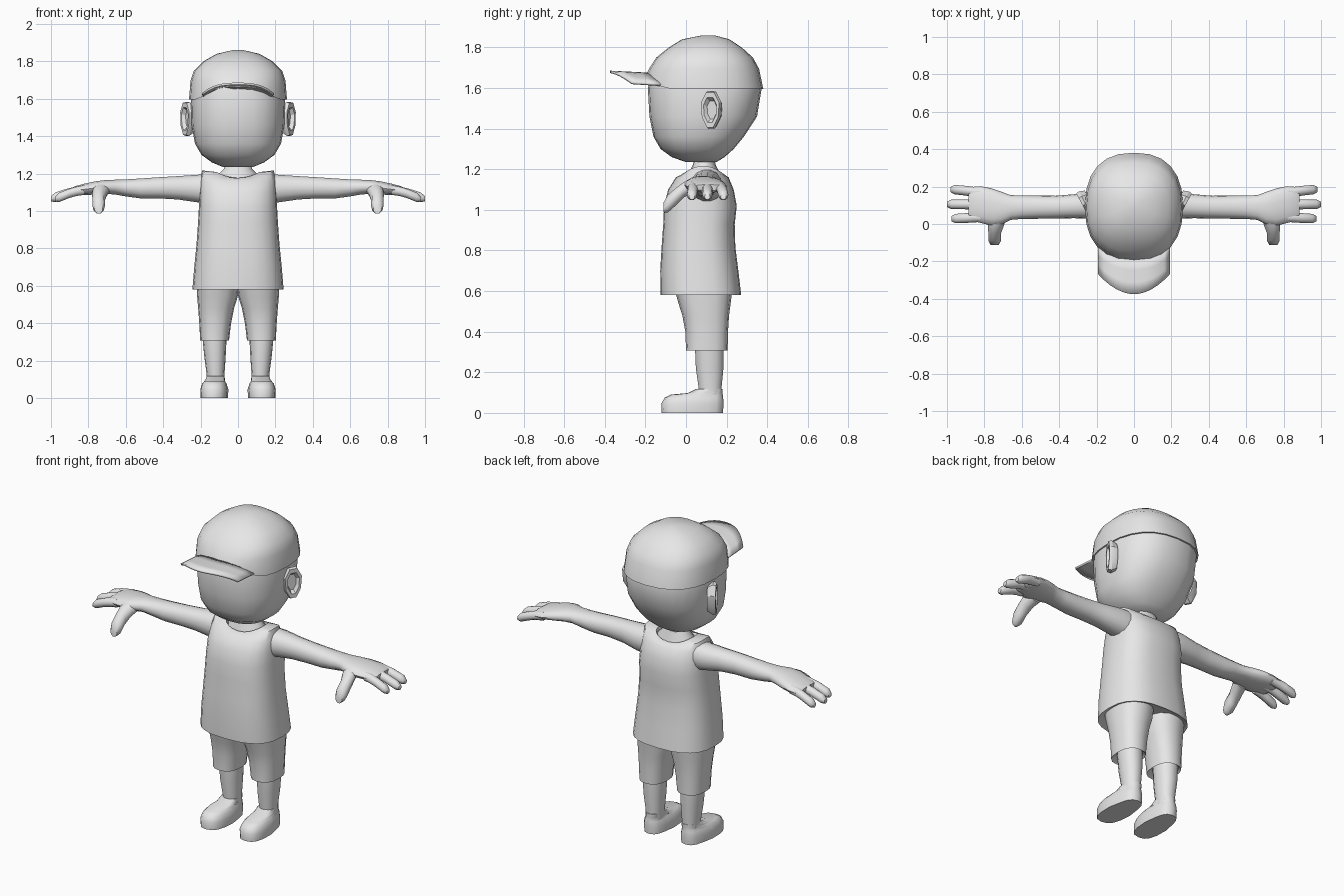
import bpy, bmesh, math
from mathutils import Vector

cube = bpy.data.objects.get("Cube")
if cube:
    bpy.data.objects.remove(cube, do_unlink=True)

grey = bpy.data.materials.new("plain_grey")
grey.use_nodes = True
grey.diffuse_color = (0.8, 0.8, 0.8, 1)
grey.node_tree.nodes["Principled BSDF"].inputs["Base Color"].default_value = (0.8, 0.8, 0.8, 1)


def finish(name, bm, mirror=False, angle=50):
    """Turn a bmesh into a smooth-shaded object, optionally mirrored in x."""
    bmesh.ops.recalc_face_normals(bm, faces=bm.faces)
    mesh = bpy.data.meshes.new(name)
    bm.to_mesh(mesh)
    bm.free()
    mesh.materials.append(grey)
    obj = bpy.data.objects.new(name, mesh)
    bpy.context.collection.objects.link(obj)
    bpy.ops.object.select_all(action='DESELECT')
    obj.select_set(True)
    bpy.context.view_layer.objects.active = obj
    bpy.ops.object.shade_smooth_by_angle(angle=math.radians(angle))
    if mirror:
        obj.modifiers.new("mirror", 'MIRROR').use_mirror_merge = False
    return obj


def skin(bm, rings, caps=True):
    """Bridge a list of equally sized point rings and close both ends."""
    rows = [[bm.verts.new(p) for p in ring] for ring in rings]
    for a, b in zip(rows, rows[1:]):
        for i in range(len(a)):
            j = (i + 1) % len(a)
            bm.faces.new((a[i], a[j], b[j], b[i]))
    if caps:
        bm.faces.new(rows[0])
        bm.faces.new(rows[-1])


def loft(name, axis, sections, sides=12, power=2.0, mirror=False, shape=None, bm=None):
    """Sections are (position on axis, centre, half width, low, high)."""
    own = bm is None
    bm = bm or bmesh.new()
    rings = []
    for t, centre, half, low, high in sections:
        ring = []
        for i in range(sides):
            ang = 2 * math.pi * i / sides
            c, s = math.cos(ang), math.sin(ang)
            a = centre + half * math.copysign(abs(c) ** (2 / power), c)
            b = (low + high) / 2 + (high - low) / 2 * math.copysign(abs(s) ** (2 / power), s)
            p = {'x': (t, a, b), 'y': (a, t, b), 'z': (a, b, t)}[axis]
            ring.append(shape(Vector(p)) if shape else Vector(p))
        rings.append(ring)
    skin(bm, rings)
    if own:
        finish(name, bm, mirror)


# Head and neck
loft("head", 'z', [
    (1.235, 0, .08, .0, .15), (1.26, 0, .14, -.07, .19), (1.30, 0, .195, -.125, .235),
    (1.36, 0, .23, -.16, .285), (1.46, 0, .248, -.18, .35), (1.60, 0, .252, -.188, .373),
    (1.69, 0, .235, -.165, .345)], 24, 2.4)
loft("neck", 'z', [
    (1.12, 0, .13, .0, .175), (1.185, 0, .115, .015, .165), (1.225, 0, .075, .035, .145),
    (1.27, 0, .065, .04, .14)], 16)


# Cap crown, with its lower edge arched over the forehead
def brim_height(x):
    return 1.605 + .065 * max(0, 1 - (abs(x) / .2) ** 3)


def arch(p):
    if p.z < 1.61 and p.y < -.08:
        p.z = brim_height(p.x)
    return p


loft("cap_crown", 'z', [
    (1.595, 0, .262, -.195, .381), (1.695, 0, .254, -.182, .36), (1.75, 0, .236, -.147, .33),
    (1.80, 0, .185, -.085, .275), (1.84, 0, .115, -.02, .215), (1.86, 0, .03, .08, .14)],
    24, 2.4, shape=arch)

# Cap brim, a curved sheet with a rounded front
bm = bmesh.new()
columns, rows = 12, 3
grid = []
for i in range(columns + 1):
    x = .19 * (2 * i / columns - 1)
    back = .105 - .288 * (1 - (abs(x) / .262) ** 2.4) ** (1 / 2.4)
    front = -.375 + .03 * (x / .1) ** 2
    grid.append([bm.verts.new((x, back + (front - back) * j / rows,
                               brim_height(x) + .01 * j / rows)) for j in range(rows + 1)])
for a, b in zip(grid, grid[1:]):
    for j in range(rows):
        bm.faces.new((a[j], b[j], b[j + 1], a[j + 1]))
brim = finish("cap_brim", bm)
solid = brim.modifiers.new("thickness", 'SOLIDIFY')
solid.thickness = .012
solid.offset = 0

# Ears, tilted outwards with a hollow in the middle
bm = bmesh.new()
along, out = Vector((.47, .88, 0)), Vector((.88, -.47, 0))
rings = []
for size, depth in ((.8, -.04), (1, -.01), (.95, .008), (.68, .008), (.5, -.012)):
    ring = []
    for i in range(8):
        ang = math.tau * (i + .5) / 8
        z = math.sin(ang)
        u = math.cos(ang) * (1 + .15 * z)
        ring.append(Vector((.278, .122, 1.492)) + along * (u * .055 * size)
                    + out * depth + Vector((0, 0, z * .098 * size)))
    rings.append(ring)
skin(bm, rings)
finish("ears", bm, True, 30)


# Sleeveless shirt with scooped neckline and sloping shoulders
def shoulder(p):
    if p.z > 1.19:
        p.z -= .04 * min(1, max(0, 1 - (p.x / .13) ** 2, ((p.y - .085) / .1) ** 2))
    return p


loft("shirt", 'z', [
    (.60, 0, .20, -.08, .23), (.58, 0, .244, -.125, .272), (.70, 0, .234, -.127, .258),
    (.82, 0, .222, -.12, .243), (.93, 0, .214, -.112, .24), (1.02, 0, .209, -.108, .25),
    (1.10, 0, .206, -.088, .235), (1.16, 0, .202, -.05, .21), (1.217, 0, .192, -.015, .185),
    (1.217, 0, .115, .0, .17), (1.15, 0, .10, .02, .15)], 24, 2.6, shape=shoulder)

# Arms, palms, fingers and thumbs
bm = bmesh.new()
loft("arm", 'x', [
    (.16, .1, .078, 1.035, 1.20), (.22, .103, .076, 1.045, 1.195), (.32, .095, .064, 1.06, 1.188),
    (.42, .09, .061, 1.066, 1.182), (.52, .09, .062, 1.066, 1.175), (.60, .09, .063, 1.077, 1.17),
    (.66, .088, .066, 1.088, 1.168), (.71, .085, .088, 1.09, 1.166), (.76, .09, .1, 1.087, 1.16),
    (.82, .104, .098, 1.085, 1.147), (.87, .108, .09, 1.085, 1.134),
    (.885, .108, .075, 1.095, 1.125)], 14, 2.2, bm=bm)
for y, spread, tip in ((.035, -.006, .975), (.105, 0, 1.0), (.172, .012, .98)):
    step = (tip - .82) / 4
    loft("finger", 'x', [
        (.82, y, .024, 1.085, 1.14), (.82 + step, y, .027, 1.08, 1.132),
        (.82 + 2 * step, y + spread / 2, .026, 1.07, 1.122),
        (tip - step / 2, y + spread, .025, 1.047, 1.1),
        (tip, y + spread, .014, 1.05, 1.08)], 10, bm=bm)
loft("thumb", 'y', [
    (.04, .725, .045, 1.085, 1.155), (-.01, .738, .042, 1.06, 1.14),
    (-.05, .745, .034, 1.02, 1.11), (-.09, .745, .034, .985, 1.075),
    (-.112, .745, .022, .985, 1.035)], 10, bm=bm)
finish("arms", bm, True)

# Shorts
loft("shorts_legs", 'z', [
    (.33, .125, .055, .03, .18), (.308, .125, .077, .0, .205), (.40, .122, .085, -.003, .207),
    (.48, .117, .096, -.018, .212), (.54, .11, .108, -.037, .22), (.62, .107, .115, -.06, .23)],
    16, 2.4, True)

# Lower legs
loft("lower_legs", 'z', [
    (.06, .12, .046, .065, .175), (.13, .12, .048, .06, .177), (.22, .123, .057, .047, .186),
    (.34, .126, .066, .042, .187)], 14, 2.2, True)


# Shoes, narrower at the heel and turned slightly outwards
def foot(p):
    p.x += (p.x - .125) * (-.12 if p.y > .1 else 0) + .03 * (.08 - p.y)
    return p


loft("shoes", 'z', [
    (0, .125, .073, -.12, .182), (.045, .125, .075, -.122, .185), (.075, .125, .066, -.105, .183),
    (.09, .124, .056, -.075, .181), (.098, .122, .053, .01, .18),
    (.118, .121, .05, .05, .18)], 16, 2.7, True, foot)
